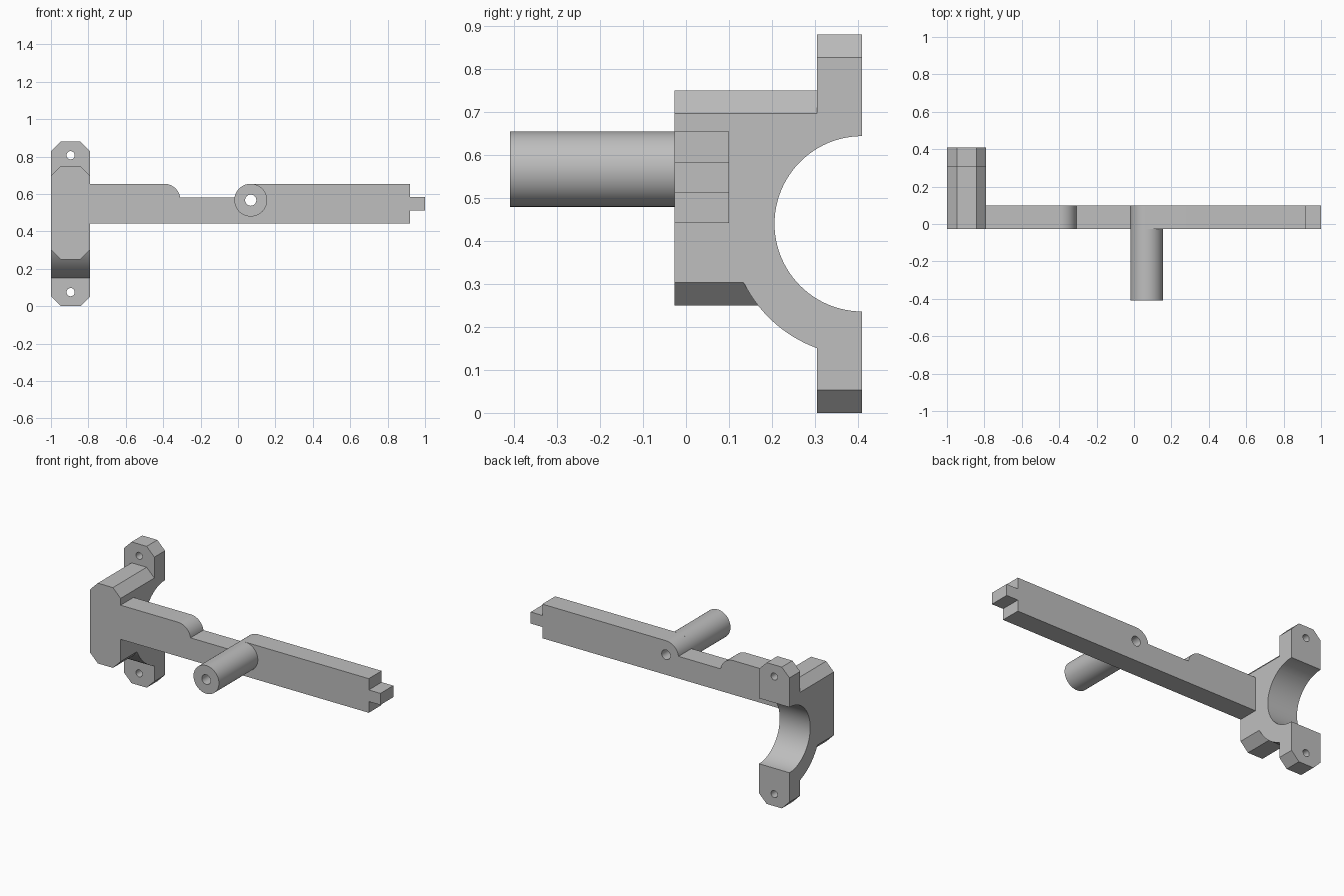
import bpy
import bmesh
from math import sin, cos, pi, asin, radians

cube = bpy.data.objects.get("Cube")
if cube:
    bpy.data.objects.remove(cube, do_unlink=True)

# Single plain grey finish
grey = bpy.data.materials.new("plain_grey")
grey.use_nodes = True
COLOUR = (0.52, 0.52, 0.52, 1)
grey.diffuse_color = COLOUR
grey.node_tree.nodes["Principled BSDF"].inputs["Base Color"].default_value = COLOUR

FRONT, ARM_BACK, EAR_FRONT, BACK = -0.027, 0.1, 0.305, 0.41
CLAMP_L, CLAMP_R = -1.0, -0.79
BORE_Z = 0.44
ROD_X, ROD_Z, ROD_R = 0.068, 0.567, 0.0875


def prism(name, outline, lo, hi, axis="y"):
    """Extrude an outline: (x, z) along y, or (y, z) along x."""
    bm = bmesh.new()
    place = (lambda p, d: (p[0], d, p[1])) if axis == "y" else (lambda p, d: (d, p[0], p[1]))
    rings = [[bm.verts.new(place(p, d)) for p in outline] for d in (lo, hi)]
    bm.faces.new(rings[0])
    bm.faces.new(rings[1][::-1])
    n = len(outline)
    for i in range(n):
        j = (i + 1) % n
        bm.faces.new((rings[0][i], rings[1][i], rings[1][j], rings[0][j]))
    bmesh.ops.recalc_face_normals(bm, faces=bm.faces)
    mesh = bpy.data.meshes.new(name)
    bm.to_mesh(mesh)
    bm.free()
    mesh.materials.append(grey)
    ob = bpy.data.objects.new(name, mesh)
    bpy.context.collection.objects.link(ob)
    return ob


def arc(cx, cz, r, start, end, steps):
    return [(cx + r * cos(start + (end - start) * i / steps),
             cz + r * sin(start + (end - start) * i / steps)) for i in range(steps + 1)]


def circle(cx, cz, r, steps=64):
    return arc(cx, cz, r, 0, 2 * pi, steps)[:-1]


def chamfered(x0, x1, z0, z1, c=0.053):
    return [(x0 + c, z0), (x1 - c, z0), (x1, z0 + c), (x1, z1 - c),
            (x1 - c, z1), (x0 + c, z1), (x0, z1 - c), (x0, z0 + c)]


def combine(ob, *steps):
    """Apply boolean steps in order and remove the helper solids."""
    for operation, tool in steps:
        tool.hide_render = True
        mod = ob.modifiers.new(operation, "BOOLEAN")
        mod.operation, mod.solver, mod.object = operation, "EXACT", tool
    bpy.context.view_layer.update()
    graph = bpy.context.evaluated_depsgraph_get()
    mesh = bpy.data.meshes.new_from_object(ob.evaluated_get(graph))
    ob.modifiers.clear()
    ob.data = mesh
    for tool in {t for _, t in steps}:
        bpy.data.objects.remove(tool, do_unlink=True)


def finish(ob):
    bpy.ops.object.select_all(action="DESELECT")
    ob.select_set(True)
    bpy.context.view_layer.objects.active = ob
    bpy.ops.object.shade_smooth_by_angle(angle=radians(25))


# Clamp: chamfered block, bolt plate and curved lower web around a half bore
clamp = prism("clamp", chamfered(CLAMP_L, CLAMP_R, 0.25, 0.75), FRONT, EAR_FRONT)
ears = prism("ears", chamfered(CLAMP_L, CLAMP_R, 0, 0.88), EAR_FRONT, BACK)
WEB_R = 0.308
web_end = 1.5 * pi - asin((BACK - EAR_FRONT) / WEB_R)
web_outline = arc(BACK, BORE_Z, WEB_R, pi, web_end, 24) + [(EAR_FRONT, BORE_Z)]
web = prism("web", web_outline, CLAMP_L, CLAMP_R, "x")
bore = prism("bore", circle(BACK, BORE_Z, 0.204, 96), CLAMP_L - 0.1, CLAMP_R + 0.1, "x")
bolts = [prism("bolt_cutter", circle((CLAMP_L + CLAMP_R) / 2, z, 0.022, 32), 0.2, 0.5)
         for z in (0.075, 0.807)]
combine(clamp, ("UNION", web), ("UNION", ears), ("DIFFERENCE", bore),
        *[("DIFFERENCE", b) for b in bolts])

# Arm: long bar with a rounded recess on top and a tongue at the far end
BOTTOM, TOP, RECESS, END = 0.442, ROD_Z + ROD_R, 0.58, 0.92
dip = asin((RECESS - ROD_Z) / ROD_R)
arm_outline = [(CLAMP_R, BOTTOM), (END, BOTTOM), (END, 0.512), (1, 0.512),
               (1, 0.584), (END, 0.584), (END, TOP)]
arm_outline += arc(ROD_X, ROD_Z, ROD_R, pi / 2, pi - dip, 16)
arm_outline += arc(-0.395, ROD_Z, ROD_R, dip, pi / 2, 16)
arm_outline += [(CLAMP_R, TOP)]
arm = prism("arm", arm_outline, FRONT, ARM_BACK)

# Hollow rod standing out from the front of the arm
rod = prism("rod", circle(ROD_X, ROD_Z, ROD_R), -BACK, FRONT)
for part in (arm, rod):
    hole = prism("hole_cutter", circle(ROD_X, ROD_Z, 0.03, 32), -0.6, 0.3)
    combine(part, ("DIFFERENCE", hole))

for part in (clamp, arm, rod):
    finish(part)
